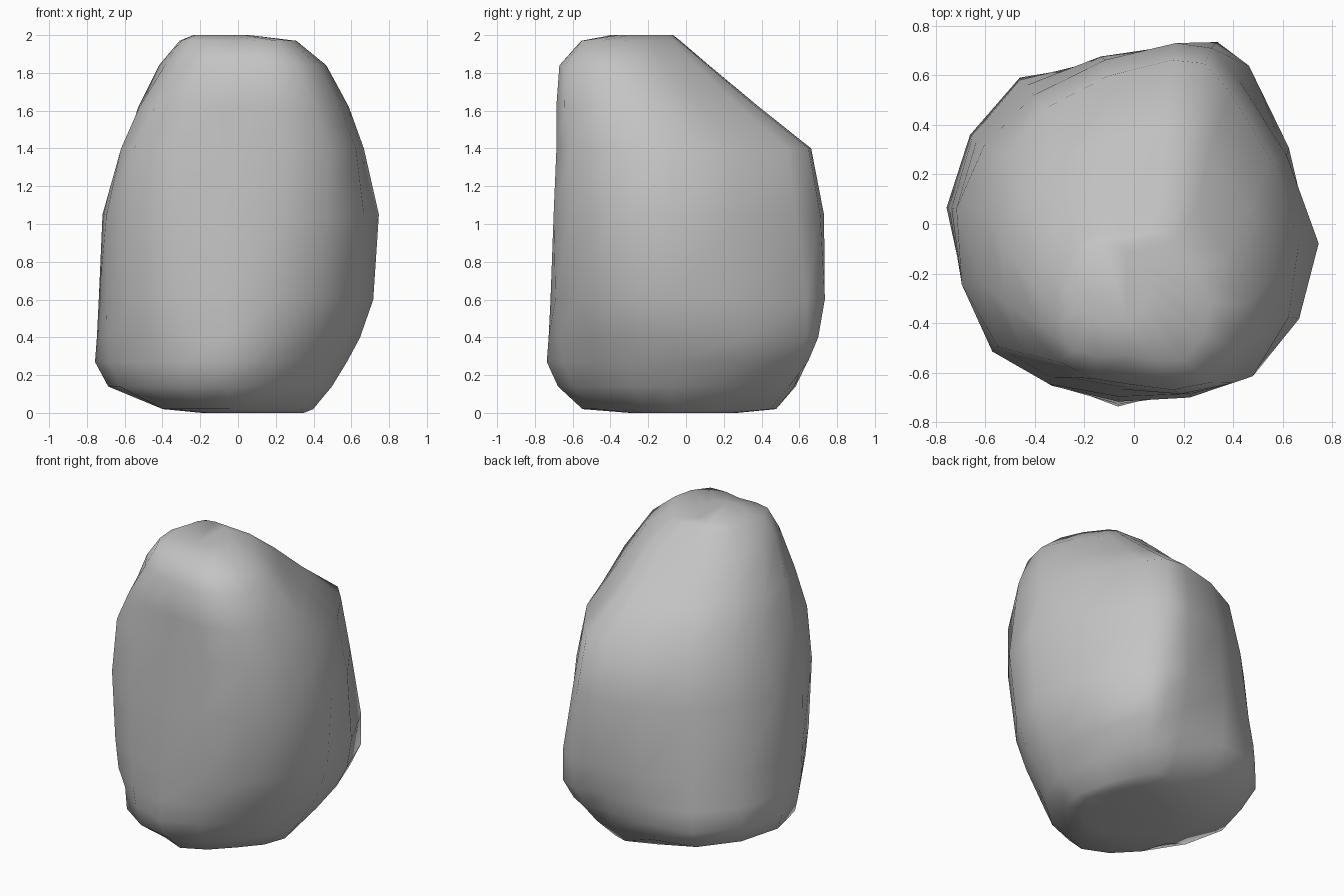
import bpy
import bmesh
from math import cos, sin, radians
from mathutils import Vector

default_cube = bpy.data.objects.get("Cube")
if default_cube:
    bpy.data.objects.remove(default_cube, do_unlink=True)


def make_material(name, colour):
    material = bpy.data.materials.new(name)
    material.use_nodes = True
    material.diffuse_color = colour
    shader = material.node_tree.nodes["Principled BSDF"]
    shader.inputs["Base Color"].default_value = colour
    return material


# Directions of the boulder's uneven corners, counter-clockwise from +x
corners = [radians(a) for a in (-6, 54, 77, 128, 175, 222, 265, 308)]

# Boulder layers: height, centre x, centre y, then the reach of each corner,
# all in hundredths
layers = [
    (0, 5, 0, 30, 30, 26, 22, 24, 28, 30, 28),
    (2, 0, -3, 40, 46, 52, 40, 40, 46, 52, 39),
    (14, 0, -5, 50, 61, 64, 71, 69, 65, 63, 51),
    (27, 0, 0, 58, 72, 64, 75, 76, 69, 74, 60),
    (40, 0, 0, 65, 79, 68, 74, 75, 73, 73, 67),
    (60, 0, 0, 72, 79, 74, 71, 74, 75, 72, 73),
    (105, 0, 0, 75, 72, 75, 66, 72, 77, 70, 78),
    (140, 0, 0, 67, 66, 68, 59, 60, 74, 67, 78),
    (162, 0, -13, 59, 51, 53, 50, 53, 59, 53, 65),
    (184, 2, -27, 45, 40, 40, 44, 44, 43, 38, 47),
    (197, 0, -29, 31, 27, 26, 30, 31, 33, 24, 33),
    (200, -9, -20, 15, 11, 13, 15, 14, 18, 20, 20),
]


def rounded_outline(points):
    """Double the number of points, following a smooth closed curve."""
    result = []
    count = len(points)
    for i, here in enumerate(points):
        after = points[(i + 1) % count]
        outer = points[i - 1] + points[(i + 2) % count]
        result += [here, (9 * (here + after) - outer) / 16]
    return result


def layer_points(layer):
    """Outline of one layer in model units."""
    z, cx, cy, *reaches = layer
    points = []
    for angle, reach in zip(corners, reaches):
        x = cx + reach * cos(angle)
        y = cy + reach * sin(angle)
        points.append(Vector((x, y, z)) / 100)
    return rounded_outline(points)


# Boulder skin: bridge every layer to the next and close both ends
bm = bmesh.new()
rings = [[bm.verts.new(p) for p in layer_points(layer)] for layer in layers]
for lower, upper in zip(rings, rings[1:]):
    for i in range(len(lower)):
        j = (i + 1) % len(lower)
        bm.faces.new((lower[i], lower[j], upper[j], upper[i]))
bm.faces.new(list(reversed(rings[0])))
bm.faces.new(rings[-1])
bmesh.ops.recalc_face_normals(bm, faces=bm.faces)
for face in bm.faces:
    face.smooth = True

mesh = bpy.data.meshes.new("boulder")
bm.to_mesh(mesh)
bm.free()
mesh.materials.append(make_material("stone grey", (0.55, 0.55, 0.55, 1)))
boulder = bpy.data.objects.new("boulder", mesh)
bpy.context.collection.objects.link(boulder)
